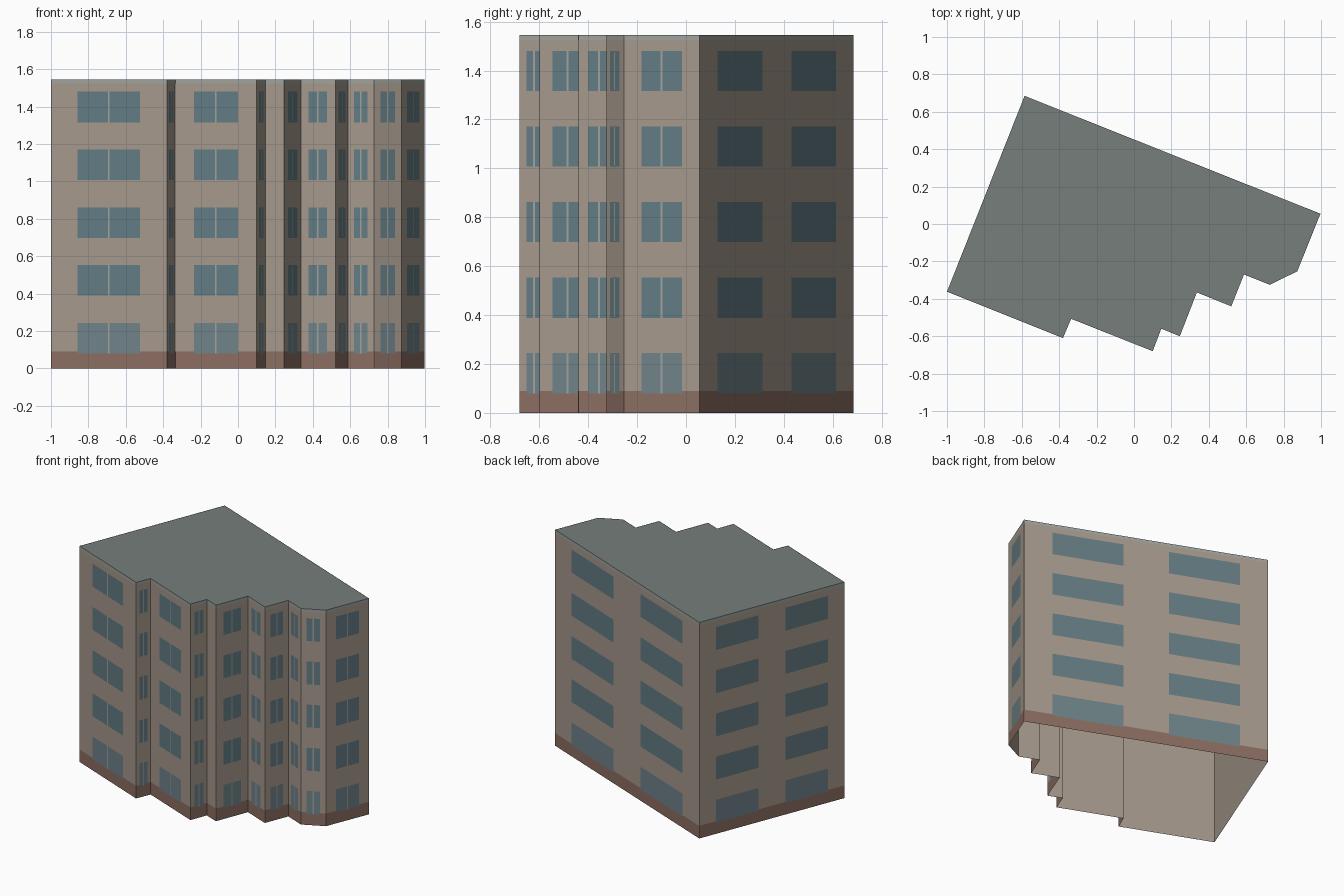
import bpy
from mathutils import Vector

if "Cube" in bpy.data.objects:
    bpy.data.objects.remove(bpy.data.objects["Cube"])

H = 1.545
# Footprint corners, counter-clockwise from the back left
PLAN = [(-0.585, 0.685), (-1.0, -0.362), (-0.38, -0.61), (-0.336, -0.507),
        (0.10, -0.68), (0.146, -0.56), (0.245, -0.60), (0.336, -0.366),
        (0.52, -0.44), (0.588, -0.27), (0.726, -0.325), (0.873, -0.253),
        (0.997, 0.055)]
N = len(PLAN)


def material(name, rgb):
    m = bpy.data.materials.new(name)
    m.diffuse_color = (*rgb, 1)
    m.use_nodes = True
    m.node_tree.nodes["Principled BSDF"].inputs["Base Color"].default_value = m.diffuse_color
    return m


def make(name, quads, mat):
    """Mesh object from a list of separate polygons."""
    verts, faces = [], []
    for q in quads:
        faces.append(range(len(verts), len(verts) + len(q)))
        verts += q
    me = bpy.data.meshes.new(name)
    me.from_pydata(verts, [], [list(f) for f in faces])
    me.materials.append(mat)
    ob = bpy.data.objects.new(name, me)
    bpy.context.collection.objects.link(ob)
    return ob


def panel(i, u0, u1, z0, z1, off=0.0):
    """Upright rectangle on wall i, from fraction u0 to u1, pushed outward."""
    a, b = Vector(PLAN[i]), Vector(PLAN[(i + 1) % N])
    d = b - a
    n = Vector((d.y, -d.x)).normalized() * off
    p, q = a + d * u0 + n, a + d * u1 + n
    return [(p.x, p.y, z0), (q.x, q.y, z0), (q.x, q.y, z1), (p.x, p.y, z1)]


def band(z0, z1, off):
    return [panel(i, 0, 1, z0, z1, off) for i in range(N)]


plaster = material("plaster", (0.38, 0.32, 0.265))
brick = material("brick", (0.26, 0.156, 0.122))
glass = material("glass", (0.127, 0.202, 0.231))
pale_glass = material("pale_glass", (0.16, 0.227, 0.254))
trim = material("trim", (0.35, 0.366, 0.337))
roofing = material("roofing", (0.18, 0.21, 0.20))

# Shell, open underneath, with flat roof
make("walls", band(0, H, 0), plaster)
make("roof", [[(x, y, H) for x, y in PLAN]], roofing)

# Brick plinth and pale roof edge
make("plinth", band(0, 0.09, 0.001), brick)
make("roof_edge", band(1.523, H, 0.001), trim)

# Windows: two plain columns on side and back, one divided column elsewhere
upper, ground, mullions = [], [], []
for i in range(N):
    if i == 5:          # narrow blank wall
        continue
    plain = i in (0, N - 1)
    columns = [(0.115, 0.407), (0.593, 0.885)] if plain else [(0.23, 0.77)]
    length = (Vector(PLAN[(i + 1) % N]) - Vector(PLAN[i])).length
    for floor in range(5):
        z = 0.08 + 0.309 * floor
        for u0, u1 in columns:
            (upper if floor else ground).append(panel(i, u0, u1, z, z + 0.164, 0.002))
        if not plain:
            w = 0.004 / length
            mullions.append(panel(i, 0.5 - w, 0.5 + w, z, z + 0.164, 0.003))
make("upper_windows", upper, glass)
make("ground_windows", ground, pale_glass)
make("window_mullions", mullions, trim)
